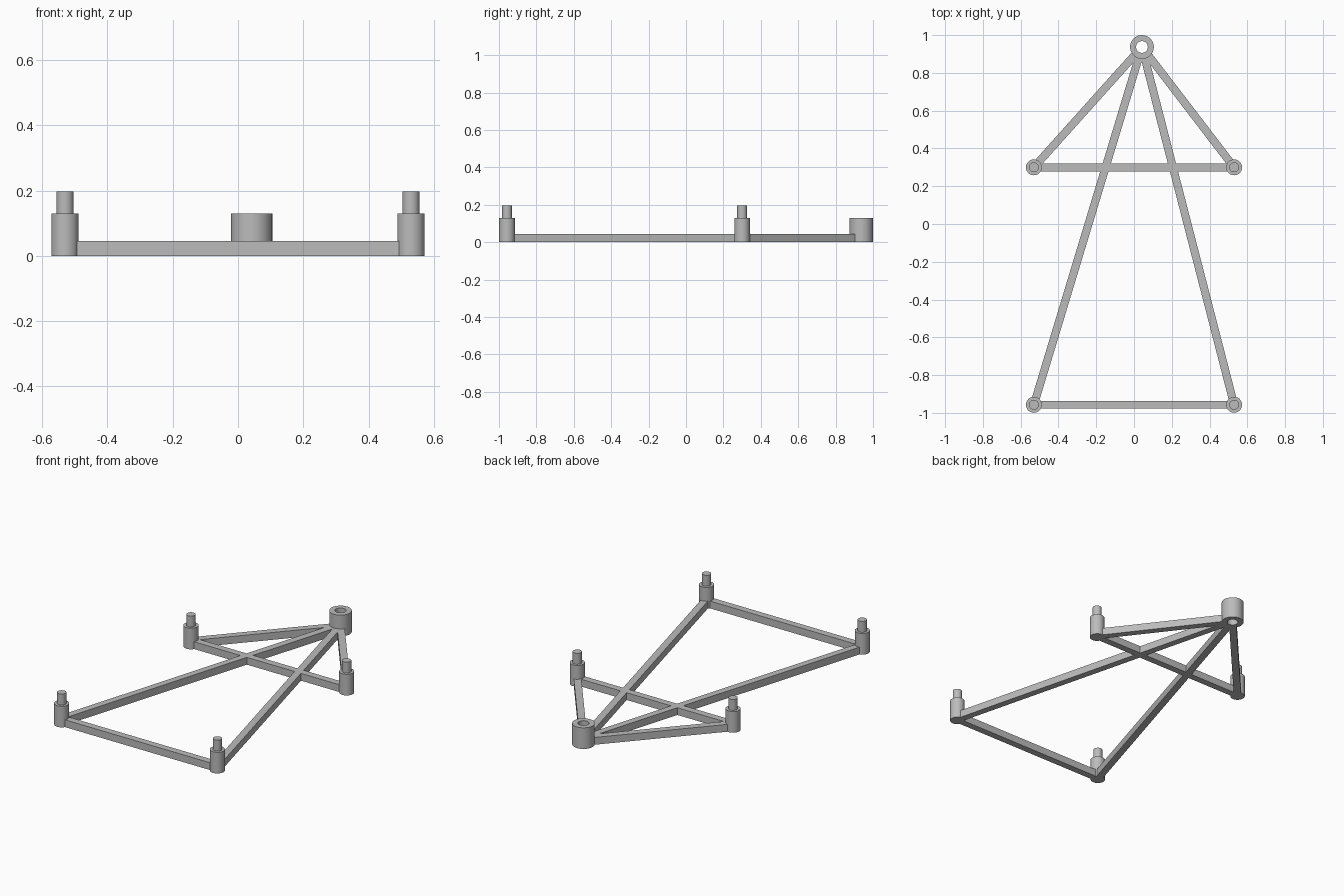
import bpy
import bmesh
from math import atan2, cos, sin, tau
from mathutils import Matrix, Vector

cube = bpy.data.objects.get("Cube")
if cube:
    bpy.data.objects.remove(cube, do_unlink=True)

GREY = (0.5, 0.5, 0.5, 1.0)
mat = bpy.data.materials.new("plain grey")
mat.use_nodes = True
mat.diffuse_color = GREY
mat.node_tree.nodes["Principled BSDF"].inputs["Base Color"].default_value = GREY

SIDES = 48
POST_X, FRONT_Y, MID_Y = 0.53, -0.957, 0.30
HUB = Vector((0.042, 0.937))
HUB_R, HOLE_R, HUB_H = 0.063, 0.031, 0.13
BAR_W, BAR_H = 0.042, 0.045


def finish(name, bm):
    bmesh.ops.recalc_face_normals(bm, faces=bm.faces)
    mesh = bpy.data.meshes.new(name)
    bm.to_mesh(mesh)
    bm.free()
    mesh.materials.append(mat)
    obj = bpy.data.objects.new(name, mesh)
    bpy.context.collection.objects.link(obj)
    bpy.ops.object.select_all(action="DESELECT")
    obj.select_set(True)
    bpy.context.view_layer.objects.active = obj
    bpy.ops.object.shade_smooth_by_angle(angle=0.6)
    return obj


def turned(name, centre, profile, closed=False):
    """Revolve (radius, height) points about a vertical axis."""
    bm = bmesh.new()
    rings = [[bm.verts.new((centre[0] + r * cos(tau * i / SIDES),
                            centre[1] + r * sin(tau * i / SIDES), z))
              for i in range(SIDES)] for r, z in profile]
    pairs = list(zip(rings, rings[1:]))
    if closed:
        pairs.append((rings[-1], rings[0]))
    else:
        bm.faces.new(rings[0])
        bm.faces.new(rings[-1])
    for a, b in pairs:
        for i in range(SIDES):
            j = (i + 1) % SIDES
            bm.faces.new((a[i], a[j], b[j], b[i]))
    return finish(name, bm)


def bar(name, start, end):
    """Flat-bottomed rectangular bar lying on the ground."""
    start, end = Vector(start), Vector(end)
    span, mid = end - start, (start + end) / 2
    bm = bmesh.new()
    bmesh.ops.create_cube(bm, size=1)
    bm.transform(Matrix.Translation((mid.x, mid.y, BAR_H / 2))
                 @ Matrix.Rotation(atan2(span.y, span.x), 4, "Z")
                 @ Matrix.Diagonal((span.length, BAR_W, BAR_H, 1)))
    return finish(name, bm)


# Stepped posts with pins, and the bars running from each one to the hub
post_profile = [(0.042, 0), (0.042, 0.13), (0.026, 0.13), (0.026, 0.197)]
for row, y in (("front", FRONT_Y), ("middle", MID_Y)):
    for side, x in (("left", POST_X), ("right", -POST_X)):
        post = Vector((x, y))
        turned(f"{row}_{side}_post", post, post_profile)
        to_post = (post - HUB).normalized()
        # Bars stop inside the hub wall so the hole stays open
        bar(f"{row}_{side}_bar", HUB + to_post * (HUB_R - 0.015), post)
    bar(f"{row}_cross_bar", (-POST_X, y), (POST_X, y))

# Hollow hub at the back
turned("hub", HUB, [(HUB_R, 0), (HUB_R, HUB_H), (HOLE_R, HUB_H), (HOLE_R, 0)], closed=True)
